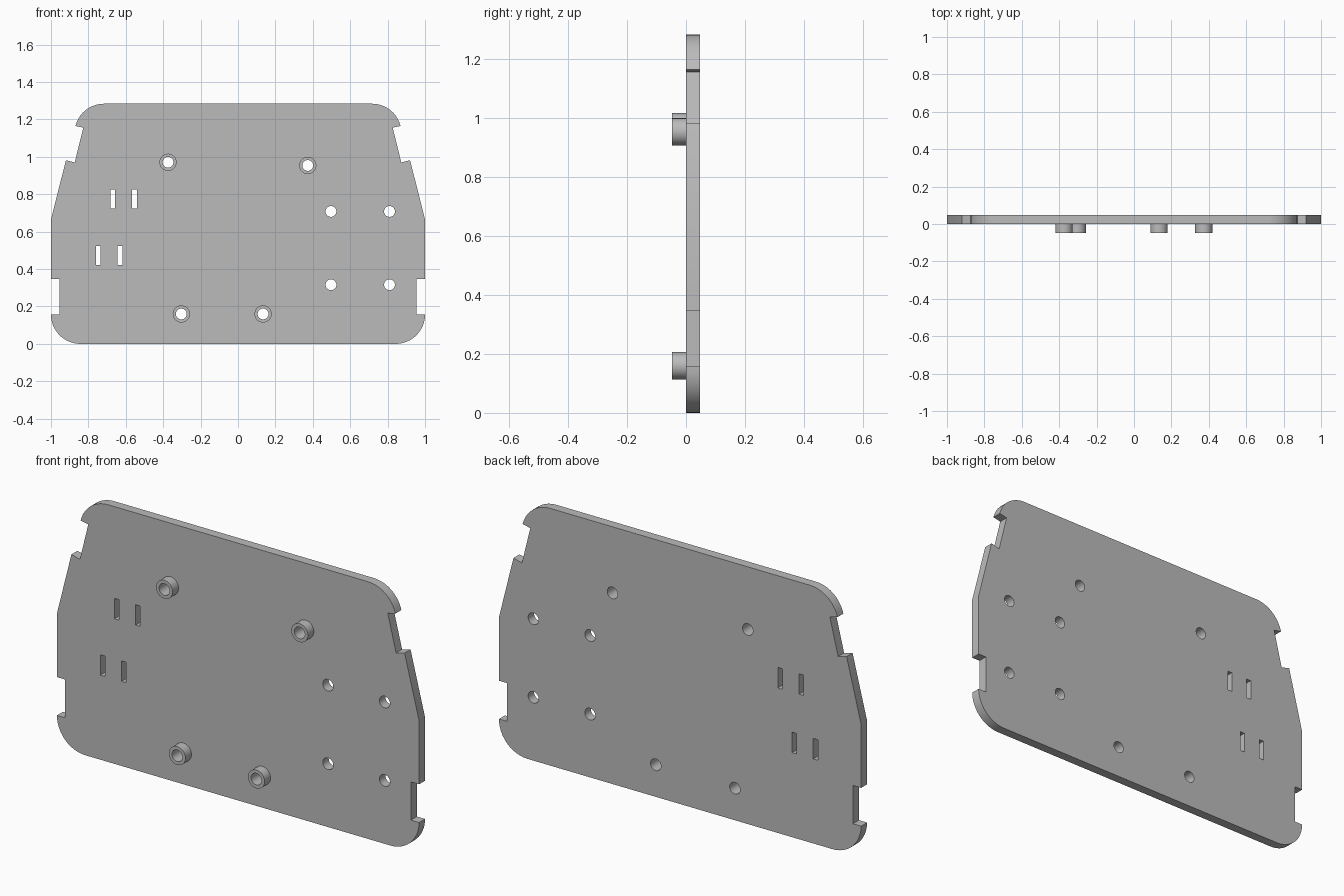
import bpy, bmesh
from math import sin, cos, radians, pi

cube = bpy.data.objects.get("Cube")
if cube:
    bpy.data.objects.remove(cube, do_unlink=True)

grey = bpy.data.materials.new("plain grey")
grey.use_nodes = True
colour = (0.5, 0.5, 0.5, 1)
grey.diffuse_color = colour
grey.node_tree.nodes["Principled BSDF"].inputs["Base Color"].default_value = colour

THICK = 0.047
HOLE_R = 0.029
BOSS_R = 0.046


def arc(cx, cz, r, start, end, steps):
    """Points along an arc, angles in degrees."""
    angles = [radians(start + (end - start) * i / steps) for i in range(steps + 1)]
    return [(cx + r * cos(a), cz + r * sin(a)) for a in angles]


def circle(cx, cz, r, sides=32):
    return arc(cx, cz, r, 0, 360, sides)[:-1]


def slot(cx, cz, w=0.025, h=0.102):
    return [(cx + sx * w / 2, cz + sz * h / 2)
            for sx, sz in ((-1, -1), (1, -1), (1, 1), (-1, 1))]


def slab(name, loops, y0, y1):
    """Fill an outline with holes and extrude it along y."""
    bm = bmesh.new()
    edges = []
    for loop in loops:
        vs = [bm.verts.new((x, y0, z)) for x, z in loop]
        edges += [bm.edges.new((a, b)) for a, b in zip(vs, vs[1:] + vs[:1])]
    bmesh.ops.triangle_fill(bm, use_beauty=True, edges=edges, normal=(0, -1, 0))
    result = bmesh.ops.extrude_face_region(bm, geom=bm.faces[:], use_keep_orig=True)
    moved = [g for g in result["geom"] if isinstance(g, bmesh.types.BMVert)]
    bmesh.ops.translate(bm, verts=moved, vec=(0, y1 - y0, 0))
    bmesh.ops.recalc_face_normals(bm, faces=bm.faces[:])
    mesh = bpy.data.meshes.new(name)
    bm.to_mesh(mesh)
    bm.free()
    mesh.materials.append(grey)
    obj = bpy.data.objects.new(name, mesh)
    bpy.context.collection.objects.link(obj)
    bpy.ops.object.select_all(action="DESELECT")
    obj.select_set(True)
    bpy.context.view_layer.objects.active = obj
    bpy.ops.object.shade_smooth_by_angle(angle=radians(30))
    return obj


# Half outline, bottom to top: round corner, side notch, slanted side, upper notch
half = arc(0.843, 0.157, 0.157, -90, 0, 12)
half += [(0.955, 0.157), (0.955, 0.348), (1, 0.348), (1, 0.665),
         (0.92, 0.982), (0.873, 0.97), (0.827, 1.156)]
half += arc(0.717, 1.127, 0.157, 14, 90, 10)
outline = half + [(-x, z) for x, z in reversed(half)]

# Plate with screw holes, cable slots and boss bores
bosses = {"upper_right": (-0.374, 0.971), "upper_left": (0.373, 0.954),
          "lower_right": (-0.303, 0.16), "lower_left": (0.134, 0.16)}
holes = [circle(x, z, HOLE_R) for x in (0.497, 0.81) for z in (0.316, 0.708)]
holes += [circle(x, z, HOLE_R) for x, z in bosses.values()]
holes += [slot(x, 0.775) for x in (-0.67, -0.553)]
holes += [slot(x, 0.473) for x in (-0.748, -0.631)]
slab("mounting_plate", [outline] + holes, 0, THICK)

# Hollow standoff bosses on the front
for place, (x, z) in bosses.items():
    slab(place + "_boss", [circle(x, z, BOSS_R), circle(x, z, HOLE_R)], -THICK, 0)
